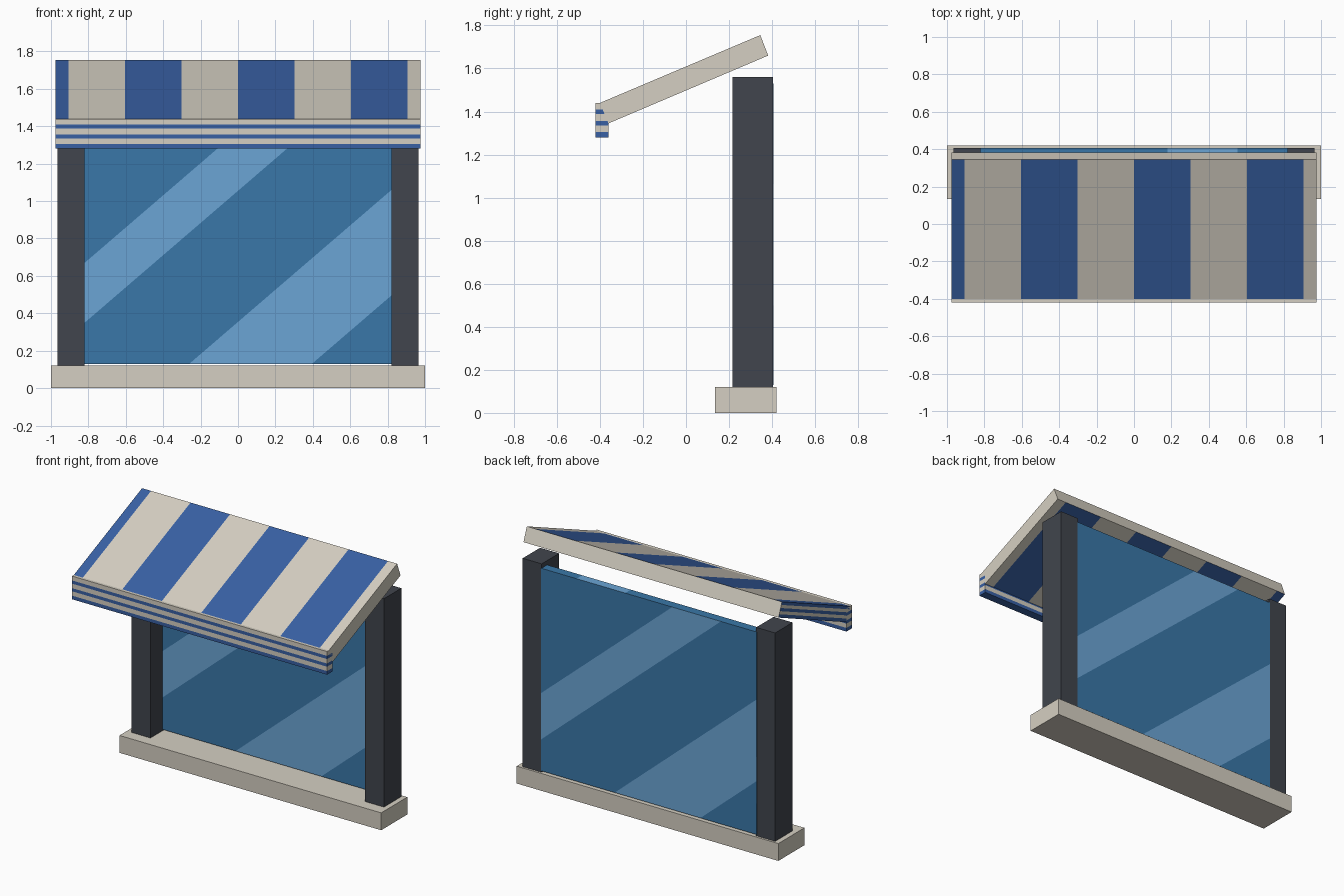
import bpy
import bmesh
from mathutils import Vector

default = bpy.data.objects.get("Cube")
if default:
    bpy.data.objects.remove(default)


def material(name, hex_code):
    def linear(v):
        return v / 12.92 if v <= 0.04045 else ((v + 0.055) / 1.055) ** 2.4
    rgb = [linear(int(hex_code[i:i + 2], 16) / 255) for i in (0, 2, 4)]
    mat = bpy.data.materials.new(name)
    mat.use_nodes = True
    mat.diffuse_color = (*rgb, 1)
    mat.node_tree.nodes["Principled BSDF"].inputs["Base Color"].default_value = (*rgb, 1)
    return mat


cream = material("cream", "D5CFC2")
blue = material("awning blue", "3860A4")
charcoal = material("charcoal", "41454D")
glass_dark = material("glass blue", "3A77A8")
glass_light = material("glass reflection", "6BA5D5")


def prism(name, profile, x0, x1, mats, cuts=(), rule=None):
    """Extrude a (y, z) profile along x, cut it by (point, normal) planes, colour by rule."""
    bm = bmesh.new()
    face = bm.faces.new([bm.verts.new((x0, y, z)) for y, z in profile])
    out = bmesh.ops.extrude_face_region(bm, geom=[face])
    moved = [v for v in out["geom"] if isinstance(v, bmesh.types.BMVert)]
    bmesh.ops.translate(bm, verts=moved, vec=(x1 - x0, 0, 0))
    for point, normal in cuts:
        geom = bm.verts[:] + bm.edges[:] + bm.faces[:]
        bmesh.ops.bisect_plane(bm, geom=geom, plane_co=point, plane_no=normal)
    bmesh.ops.recalc_face_normals(bm, faces=bm.faces[:])
    if rule:
        for f in bm.faces:
            f.material_index = int(rule(f.calc_center_median(), f.normal))
    mesh = bpy.data.meshes.new(name)
    bm.to_mesh(mesh)
    bm.free()
    for m in mats:
        mesh.materials.append(m)
    obj = bpy.data.objects.new(name, mesh)
    bpy.context.collection.objects.link(obj)
    return obj


def rect(y0, y1, z0, z1):
    return [(y0, z0), (y1, z0), (y1, z1), (y0, z1)]


# Base and posts
prism("base", rect(0.135, 0.42, 0, 0.12), -1, 1, [cream])
prism("right_post", rect(0.215, 0.405, 0.12, 1.56), -0.965, -0.82, [charcoal])
prism("left_post", rect(0.215, 0.405, 0.12, 1.56), 0.82, 0.965, [charcoal])

# Window pane with diagonal reflections, mirrored on the back
SLOPE = 0.86
BANDS = [(-0.21, 0.354), (1.055, 1.375)]


def reflection(c, n):
    side = -1 if n.y > 0.5 else 1
    height = c.z - side * SLOPE * c.x
    return any(lo < height < hi for lo, hi in BANDS)


pane_cuts = [((0, 0, h), (-s * SLOPE, 0, 1)) for pair in BANDS for h in pair for s in (1, -1)]
prism("window_pane", rect(0.345, 0.407, 0.13, 1.53), -0.825, 0.825,
      [glass_dark, glass_light], pane_cuts, reflection)

# Sloped awning: broad stripes above and below, thin stripes on one end
front_top, back_top = Vector((0, -0.40, 1.44)), Vector((0, 0.345, 1.755))
along = (back_top - front_top).normalized()
up = Vector((0, -along.z, along.y))
STRIPE = 0.302
layers = [0.02, 0.04, 0.06, 0.08]


def awning_stripe(c, n):
    if abs(n.dot(up)) > 0.9:
        return int((c.x + 10 * STRIPE) // STRIPE) % 2 == 0
    if n.x < -0.9:
        depth = (front_top - c).dot(up)
        return int(depth / 0.02) % 2 == 0
    return False


awning_cuts = [((i * STRIPE, 0, 0), (1, 0, 0)) for i in range(-3, 4)]
awning_cuts += [(front_top - up * d, up) for d in layers]
prism("awning", [(-0.40, 1.44), (0.345, 1.755), (0.382, 1.66), (-0.36, 1.345)],
      -0.975, 0.975, [cream, blue], awning_cuts, awning_stripe)

# Hanging front valance with level stripes
levels = [1.305, 1.335, 1.357, 1.388, 1.41]


def valance_stripe(c, n):
    return sum(c.z > z for z in levels) % 2 == 0


prism("valance", rect(-0.42, -0.36, 1.28, 1.44), -0.975, 0.975, [cream, blue],
      [((0, 0, z), (0, 0, 1)) for z in levels], valance_stripe)
